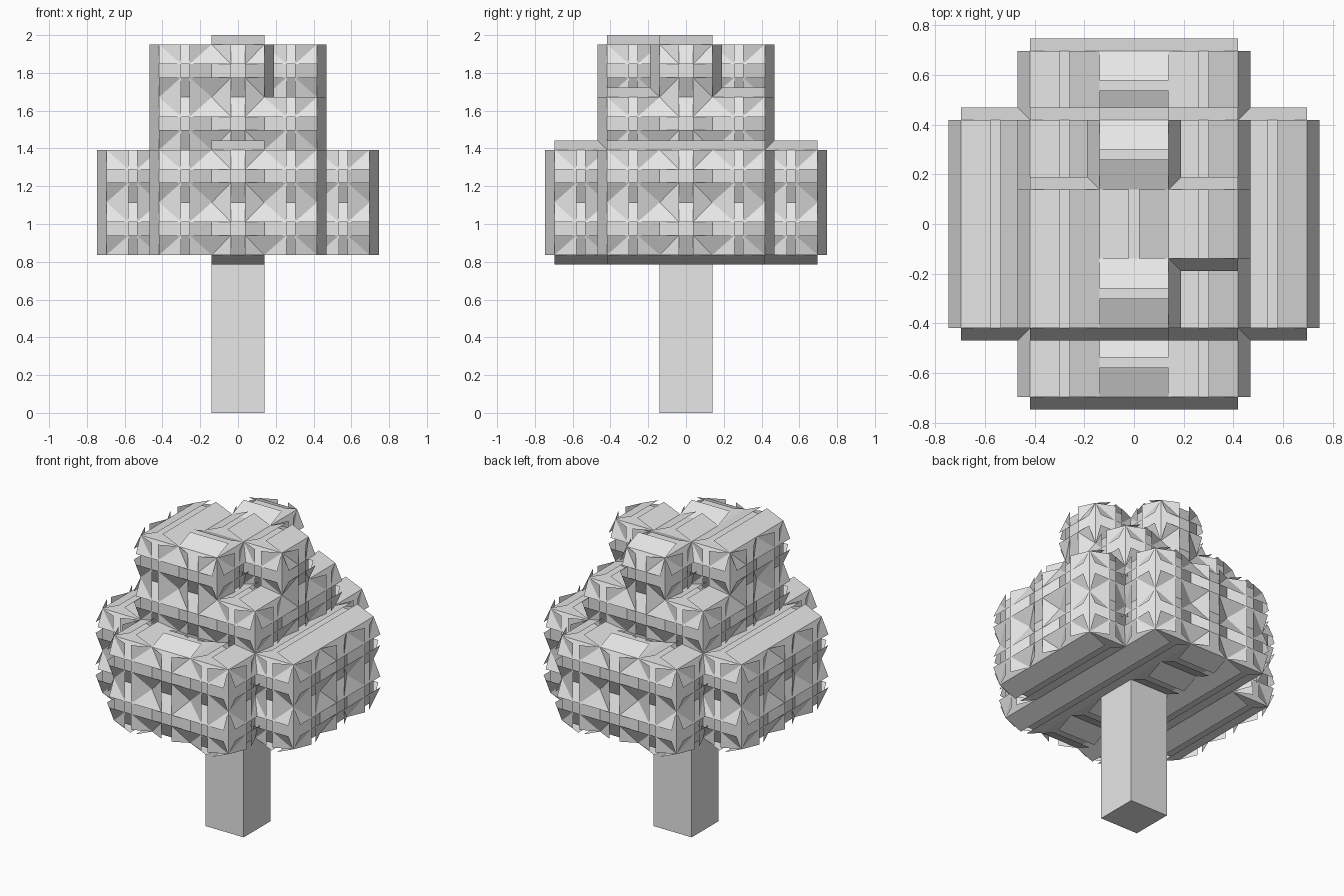
import bpy, bmesh
from mathutils import Vector

cube = bpy.data.objects.get("Cube")
if cube:
    bpy.data.objects.remove(cube, do_unlink=True)

B = 0.2786          # block size
H = B / 2
RISE = 0.05         # how far the leaf flaps stand out

mat = bpy.data.materials.new("pale grey")
mat.use_nodes = True
COLOUR = (0.8, 0.8, 0.8, 1)
mat.diffuse_color = COLOUR
mat.node_tree.nodes["Principled BSDF"].inputs["Base Color"].default_value = COLOUR

X, Y, Z = Vector((1, 0, 0)), Vector((0, 1, 0)), Vector((0, 0, 1))


def quad(bm, points, normal):
    face = bm.faces.new([bm.verts.new(p) for p in points])
    face.normal_update()
    if face.normal.dot(normal) < 0:
        face.normal_flip()


def finish(bm, name):
    mesh = bpy.data.meshes.new(name)
    bm.to_mesh(mesh)
    bm.free()
    mesh.materials.append(mat)
    obj = bpy.data.objects.new(name, mesh)
    bpy.context.collection.objects.link(obj)


def flaps(bm, c, n, axis, gap):
    """Two flaps hinged on opposite block edges, sloping out to an open ridge."""
    across = n.cross(axis)
    for s in (-1, 1):
        low = c + across * s * H
        high = c + across * s * gap + n * RISE
        quad(bm, [low - axis * H, low + axis * H,
                  high + axis * H, high - axis * H], n)


# Block layout of the leaves, layers counted up from the ground
wide = {(i, j) for i in range(-2, 3) for j in range(-2, 3) if abs(i) + abs(j) < 4}
square = {(i, j) for i in range(-1, 2) for j in range(-1, 2)}
crown = square - {(1, 1), (1, -1), (-1, 1)}
layers = {3: wide, 4: wide, 5: square, 6: crown}
filled = {(i, j, k) for k, cells in layers.items() for i, j in cells} | {(0, 0, 2)}


def leaves(name, ks):
    bm = bmesh.new()
    for k in ks:
        for i, j in sorted(layers[k]):
            centre = Vector((i * B, j * B, (k + 0.5) * B))
            for n in (X, -X, Y, -Y, Z, -Z):
                if (i + int(n.x), j + int(n.y), k + int(n.z)) in filled:
                    continue
                c = centre + n * H
                a, b = (X, Y) if n.z else (Z, Z.cross(n))
                # Flat block face behind the flaps
                quad(bm, [c + a * H + b * H, c - a * H + b * H,
                          c - a * H - b * H, c + a * H - b * H], n)
                if n.z:
                    flaps(bm, c, n, X if i == 0 and j != 0 else Y, 0.02)
                else:
                    middle = (i if n.y else j) == 0
                    flaps(bm, c, n, Z, 0.037 if middle else 0.022)
                    flaps(bm, c, n, b, 0.035)
    finish(bm, name)


leaves("lower_leaves", (3, 4))
leaves("middle_leaves", (5,))
leaves("top_leaves", (6,))

# Trunk
bm = bmesh.new()
bmesh.ops.create_cube(bm, size=1)
bmesh.ops.scale(bm, vec=(B, B, 3 * B), verts=bm.verts)
bmesh.ops.translate(bm, vec=(0, 0, 1.5 * B), verts=bm.verts)
finish(bm, "trunk")
